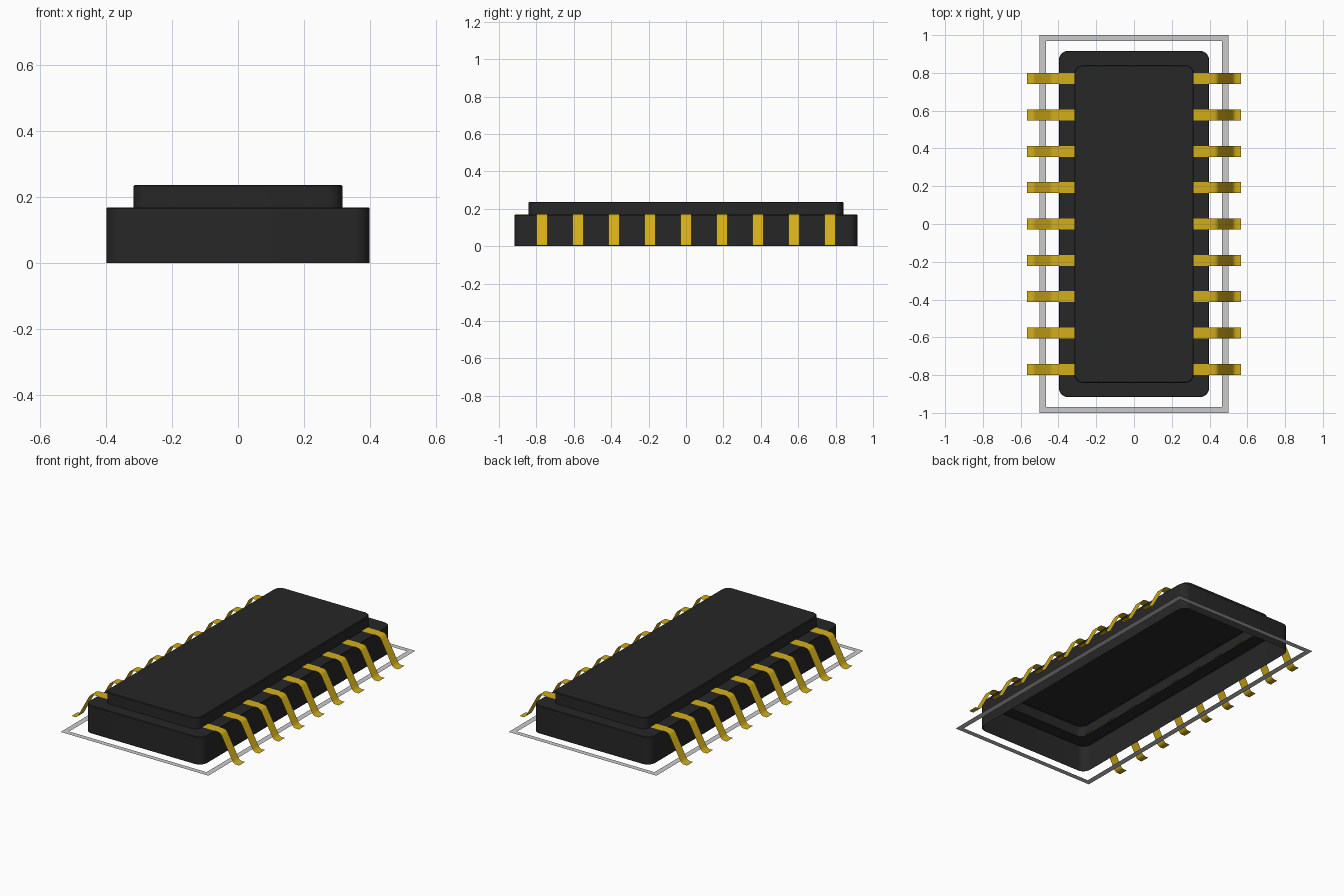
import bpy, bmesh, math

if "Cube" in bpy.data.objects:
    bpy.data.objects.remove(bpy.data.objects["Cube"])


def material(name, color):
    m = bpy.data.materials.new(name)
    m.diffuse_color = color
    m.use_nodes = True
    m.node_tree.nodes["Principled BSDF"].inputs["Base Color"].default_value = m.diffuse_color
    return m


def make_object(name, bm, mat=None, smooth=True):
    me = bpy.data.meshes.new(name)
    bm.to_mesh(me)
    bm.free()
    ob = bpy.data.objects.new(name, me)
    bpy.context.collection.objects.link(ob)
    if mat:
        me.materials.append(mat)
    if smooth:
        bpy.ops.object.select_all(action='DESELECT')
        bpy.context.view_layer.objects.active = ob
        ob.select_set(True)
        bpy.ops.object.shade_smooth_by_angle(angle=math.radians(35))
    return ob


def rounded_ring(bm, hx, hy, r, z, steps=6):
    """Counter-clockwise rounded rectangle of vertices."""
    ring = []
    for k, (sx, sy) in enumerate([(1, 1), (-1, 1), (-1, -1), (1, -1)]):
        for i in range(steps + 1):
            a = math.pi / 2 * (k + i / steps)
            ring.append(bm.verts.new((sx * (hx - r) + r * math.cos(a),
                                      sy * (hy - r) + r * math.sin(a), z)))
    return ring


def bridge(bm, a, b):
    n = len(a)
    for i in range(n):
        j = (i + 1) % n
        bm.faces.new((a[i], a[j], b[j], b[i]))


black = material("black_plastic", (0.02, 0.02, 0.02, 1))
gold = material("gold_metal", (0.65, 0.42, 0.01, 1))

# Stepped housing: open-bottomed shell (half x, half y, corner radius, z)
sections = [
    (0.398, 0.917, 0.05, 0.0),
    (0.398, 0.917, 0.05, 0.165),
    (0.395, 0.914, 0.047, 0.168),
    (0.316, 0.841, 0.045, 0.168),
    (0.316, 0.841, 0.045, 0.233),
    (0.312, 0.837, 0.041, 0.237),
    (0.288, 0.813, 0.022, 0.237),
]
bm = bmesh.new()
rings = [rounded_ring(bm, *s) for s in sections]
for a, b in zip(rings, rings[1:]):
    bridge(bm, a, b)
bm.faces.new(rings[-1])
make_object("housing", bm, black)

# Gull-wing pins: thin ribbons, nine per side
profile = [(0.308, 0.171), (0.418, 0.171), (0.430, 0.169), (0.440, 0.164),
           (0.448, 0.154), (0.518, 0.026), (0.524, 0.015), (0.532, 0.007),
           (0.542, 0.003), (0.567, 0.003)]
pitch, half_w = 0.1925, 0.029
for side, label in ((1, "right"), (-1, "left")):
    bm = bmesh.new()
    for k in range(-4, 5):
        y = k * pitch
        rows = [[bm.verts.new((side * x, y + s * half_w, z)) for s in (-side, side)]
                for x, z in profile]
        for p, q in zip(rows, rows[1:]):
            bm.faces.new((p[0], q[0], q[1], p[1]))
    make_object(label + "_pins", bm, gold)

# Flat outline frame on the ground
bm = bmesh.new()
outer, inner = [[bm.verts.new((sx * hx, sy * hy, 0)) for sx, sy in
                 ((1, 1), (-1, 1), (-1, -1), (1, -1))]
                for hx, hy in ((0.5, 1.0), (0.465, 0.968))]
bridge(bm, outer, inner)
make_object("outline_frame", bm, smooth=False)
